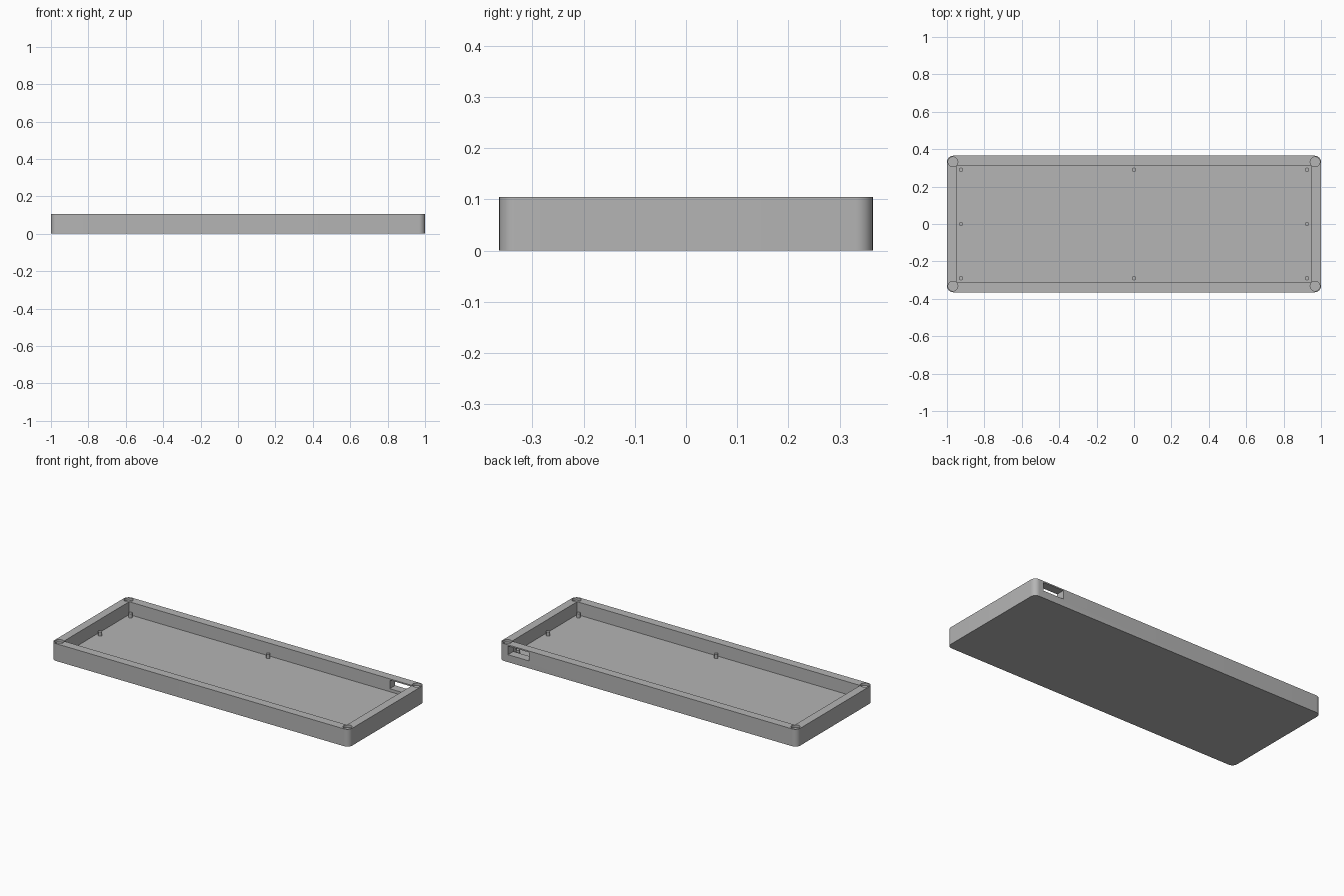
import bpy
import bmesh
from math import cos, sin, pi, radians

HALF_X, HALF_Y, HEIGHT = 1.0, 0.365, 0.105
INNER_X, INNER_Y, FLOOR = 0.95, 0.313, 0.027
CORNER = 0.033

cube = bpy.data.objects.get("Cube")
if cube:
    bpy.data.objects.remove(cube, do_unlink=True)

grey = bpy.data.materials.new("light grey plastic")
grey.use_nodes = True
COLOUR = (0.46, 0.46, 0.46, 1)
grey.diffuse_color = COLOUR
grey.node_tree.nodes["Principled BSDF"].inputs["Base Color"].default_value = COLOUR


def prism(name, outline, z0, z1):
    """Extrude a closed counter-clockwise outline from z0 to z1."""
    bm = bmesh.new()
    base = bm.faces.new([bm.verts.new((x, y, z0)) for x, y in outline])
    top = bmesh.ops.extrude_face_region(bm, geom=[base])["geom"]
    for v in top:
        if isinstance(v, bmesh.types.BMVert):
            v.co.z = z1
    bmesh.ops.recalc_face_normals(bm, faces=bm.faces)
    mesh = bpy.data.meshes.new(name)
    bm.to_mesh(mesh)
    bm.free()
    mesh.materials.append(grey)
    obj = bpy.data.objects.new(name, mesh)
    bpy.context.collection.objects.link(obj)
    return obj


def circle(cx, cy, r, n):
    return [(cx + r * cos(2 * pi * i / n), cy + r * sin(2 * pi * i / n)) for i in range(n)]


def rectangle(x0, x1, y0, y1):
    return [(x0, y0), (x1, y0), (x1, y1), (x0, y1)]


def rounded_rectangle(hx, hy, r, steps=10):
    points = []
    for quarter, (sx, sy) in enumerate([(1, 1), (-1, 1), (-1, -1), (1, -1)]):
        for i in range(steps + 1):
            a = pi / 2 * (quarter + i / steps)
            points.append((sx * (hx - r) + r * cos(a), sy * (hy - r) + r * sin(a)))
    return points


def select_only(obj):
    bpy.ops.object.select_all(action="DESELECT")
    obj.select_set(True)
    bpy.context.view_layer.objects.active = obj


def cut(target, cutter):
    cutter.hide_render = True
    mod = target.modifiers.new("cut", "BOOLEAN")
    mod.operation, mod.solver, mod.object = "DIFFERENCE", "EXACT", cutter
    select_only(target)
    bpy.ops.object.modifier_apply(modifier=mod.name)
    bpy.data.objects.remove(cutter, do_unlink=True)


# Tray body with rounded outer corners
tray = prism("case_tray", rounded_rectangle(HALF_X, HALF_Y, CORNER), 0, HEIGHT)

# Hollow interior
cut(tray, prism("cavity_cutter", rectangle(-INNER_X, INNER_X, -INNER_Y, INNER_Y), FLOOR, 0.2))

# Shallow round recesses in the four corners of the rim
for sx in (-1, 1):
    for sy in (-1, 1):
        cut(tray, prism("recess_cutter", circle(sx * 0.968, sy * 0.332, 0.026, 32),
                        HEIGHT - 0.015, 0.2))

# Connector slot through the back wall
cut(tray, prism("slot_cutter", rectangle(0.80, 0.94, 0.29, 0.40), 0.045, 0.097))

select_only(tray)
bpy.ops.object.shade_smooth_by_angle(angle=radians(30))

# Locating pegs around the floor
for ix in (-1, 0, 1):
    for iy in (-1, 0, 1):
        if ix or iy:
            peg = prism("peg", circle(ix * 0.925, iy * 0.29, 0.011, 20), FLOOR - 0.005, 0.052)
            select_only(peg)
            bpy.ops.object.shade_smooth_by_angle(angle=radians(30))
